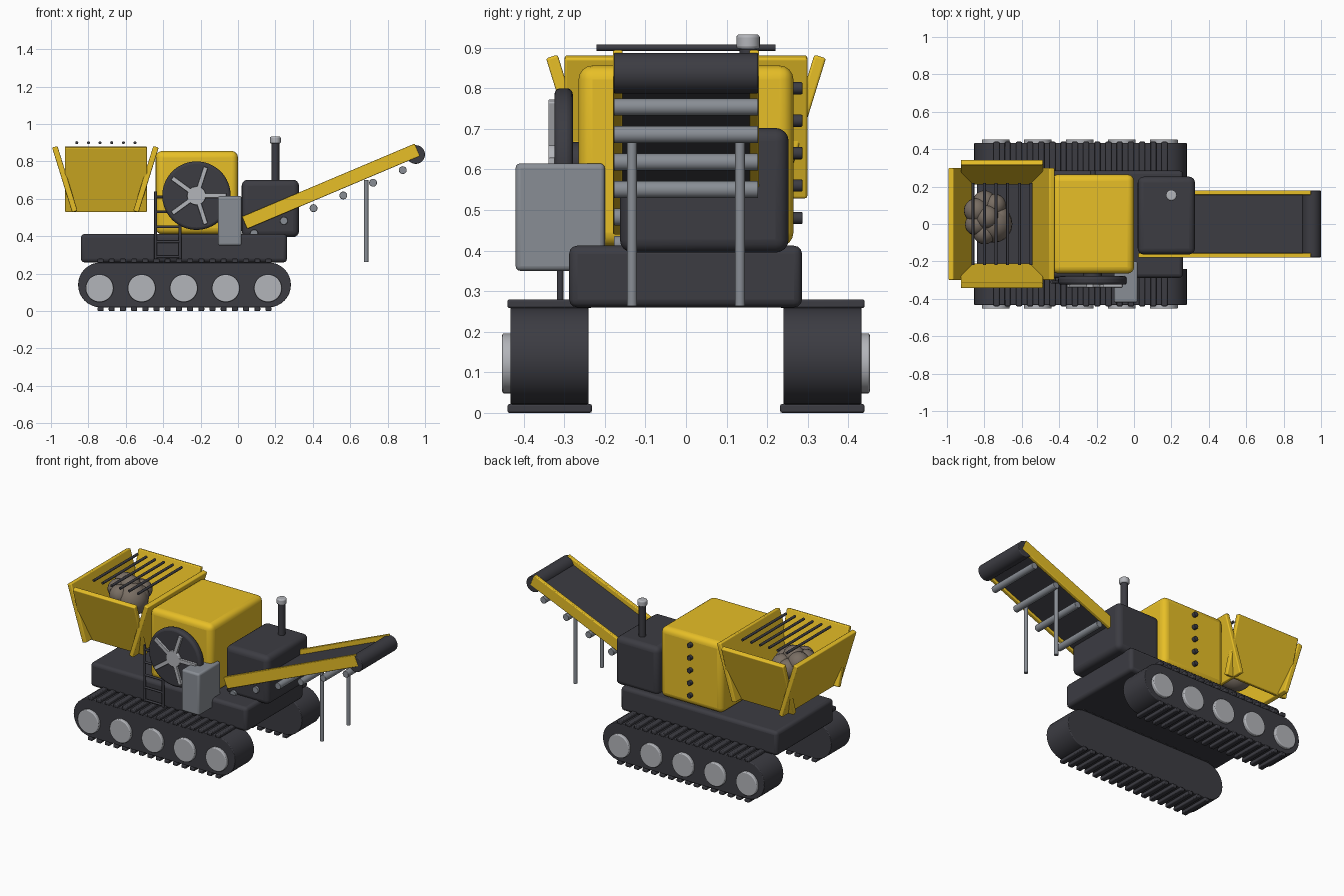
import bpy, bmesh, math, random
from mathutils import Vector, Matrix

if "Cube" in bpy.data.objects:
    bpy.data.objects.remove(bpy.data.objects["Cube"])

random.seed(4)


def mat(name, rgb):
    m = bpy.data.materials.new(name)
    m.diffuse_color = (*rgb, 1)
    m.use_nodes = True
    m.node_tree.nodes["Principled BSDF"].inputs["Base Color"].default_value = m.diffuse_color
    return m


YELLOW = mat("yellow_paint", (0.80, 0.52, 0.02))
DARK = mat("dark_steel", (0.045, 0.045, 0.055))
STEEL = mat("grey_steel", (0.25, 0.27, 0.30))
SILVER = mat("light_steel", (0.45, 0.46, 0.49))
ROCK = mat("rock", (0.19, 0.155, 0.125))


def finish(name, bm, material, matrix=Matrix(), bevel=0, segs=3):
    bmesh.ops.recalc_face_normals(bm, faces=bm.faces)
    me = bpy.data.meshes.new(name)
    bm.to_mesh(me)
    bm.free()
    ob = bpy.data.objects.new(name, me)
    bpy.context.collection.objects.link(ob)
    ob.matrix_world = matrix
    me.materials.append(material)
    if bevel:
        b = ob.modifiers.new("bevel", 'BEVEL')
        b.width, b.segments, b.limit_method = bevel, segs, 'ANGLE'
    bpy.ops.object.select_all(action='DESELECT')
    ob.select_set(True)
    bpy.context.view_layer.objects.active = ob
    bpy.ops.object.shade_smooth_by_angle(angle=math.radians(35))
    return ob


def box(name, center, size, material, bevel=0.006, rot=Matrix(), segs=3):
    bm = bmesh.new()
    bmesh.ops.create_cube(bm, size=1)
    bmesh.ops.scale(bm, vec=size, verts=bm.verts)
    return finish(name, bm, material, Matrix.Translation(center) @ rot, bevel, segs)


def rod(name, a, b, r, material, bevel=0, sides=24):
    a, b = Vector(a), Vector(b)
    bm = bmesh.new()
    bmesh.ops.create_cone(bm, cap_ends=True, segments=sides, radius1=r, radius2=r, depth=(b - a).length)
    rot = (b - a).to_track_quat('Z', 'Y').to_matrix().to_4x4()
    return finish(name, bm, material, Matrix.Translation((a + b) / 2) @ rot, bevel)


def span(name, lo, hi, material, bevel=0.006, segs=3):
    lo, hi = Vector(lo), Vector(hi)
    return box(name, (lo + hi) / 2, hi - lo, material, bevel, segs=segs)


# Crawler tracks: stadium belt, grouser pads and road wheels on both sides
X0, X1, ZC, R = -0.735, 0.163, 0.14, 0.12
for s, side in ((-1, "front"), (1, "back")):
    bm = bmesh.new()
    ring = []
    for cx, start in ((X1, -90), (X0, 90)):
        for i in range(17):
            t = math.radians(start + i * 180 / 16)
            ring.append(bm.verts.new((cx + R * math.cos(t), s * 0.24, ZC + R * math.sin(t))))
    f = bm.faces.new(ring)
    ext = bmesh.ops.extrude_face_region(bm, geom=[f])
    bmesh.ops.translate(bm, vec=(0, s * 0.193, 0),
                        verts=[v for v in ext["geom"] if isinstance(v, bmesh.types.BMVert)])
    finish(f"{side}_track_belt", bm, DARK, bevel=0.004)
    for i in range(16):
        x = X0 + (X1 - X0) * i / 15
        for z, level in ((0.011, "lower"), (0.269, "upper")):
            box(f"{side}_{level}_track_pad", (x, s * 0.336, z), (0.032, 0.208, 0.022), DARK, 0.005, segs=2)
    for i in range(5):
        x = -0.74 + i * 0.225
        rod(f"{side}_road_wheel", (x, s * 0.40, 0.122), (x, s * 0.453, 0.122), 0.074, SILVER, 0.005, 40)

# Chassis, crusher housing, engine and control cabinet
span("chassis", (-0.84, -0.288, 0.26), (0.262, 0.286, 0.412), DARK, 0.02)
span("crusher_housing", (-0.44, -0.265, 0.41), (0, 0.265, 0.856), YELLOW, 0.035, 4)
span("engine_housing", (0.02, -0.163, 0.395), (0.326, 0.253, 0.702), DARK, 0.032, 4)
span("control_cabinet", (-0.107, -0.42, 0.35), (0.02, -0.20, 0.615), STEEL, 0.012)

# Exhaust stack
rod("exhaust_pipe", (0.2, 0.153, 0.68), (0.2, 0.153, 0.90), 0.021, DARK)
rod("exhaust_cap", (0.2, 0.153, 0.896), (0.2, 0.153, 0.933), 0.029, SILVER, 0.008)

# Flywheel with hub and five spokes
FX, FZ = -0.222, 0.617
rod("flywheel", (FX, -0.279, FZ), (FX, -0.324, FZ), 0.183, DARK, 0.014, 64)
rod("flywheel_axle", (FX, -0.25, FZ), (FX, -0.29, FZ), 0.05, DARK)
rod("flywheel_hub", (FX, -0.31, FZ), (FX, -0.339, FZ), 0.05, SILVER, 0.004, 32)
for k in range(5):
    a = math.radians(72 * k)
    box("flywheel_spoke", (FX + 0.09 * math.cos(a), -0.328, FZ + 0.09 * math.sin(a)),
        (0.14, 0.022, 0.024), SILVER, 0.003, Matrix.Rotation(-a, 4, 'Y'))

# Bolts on the rear of the crusher housing
for i in range(5):
    z = 0.48 + 0.08 * i
    rod("housing_bolt", (-0.22, 0.255, z), (-0.22, 0.287, z), 0.015, DARK, 0.003, 16)

# Access ladder
for x in (-0.44, -0.31):
    rod("ladder_post", (x, -0.31, 0.26), (x, -0.31, 0.64), 0.008, DARK, sides=12)
for i in range(5):
    z = 0.29 + 0.08 * i
    rod("ladder_rung", (-0.44, -0.31, z), (-0.31, -0.31, z), 0.007, DARK, sides=12)

# Hopper: four flared panels
HX, HZ, TILT = -0.709, 0.705, 0.3
for s, a, b in ((-1, "left", "front"), (1, "right", "back")):
    box(f"hopper_{a}_panel", (HX + s * 0.217, 0, HZ), (0.03, 0.598, 0.363), YELLOW, 0.006,
        Matrix.Rotation(s * TILT, 4, 'Y'))
    box(f"hopper_{b}_panel", (HX + 0.003, s * 0.277, HZ), (0.438, 0.03, 0.363), YELLOW, 0.006,
        Matrix.Rotation(-s * TILT, 4, 'X'))

# Grizzly bars over the hopper
for i in range(6):
    x = -0.862 + 0.0623 * i
    rod("hopper_bar", (x, -0.22, 0.9), (x, 0.22, 0.9), 0.008, DARK, sides=12)

# Rock heap in the hopper
rocks = [(-0.75, 0.0, 0.73, 0.10)]
for i in range(7):
    a = i * math.tau / 7
    rocks.append((-0.785 + 0.065 * math.cos(a), 0.035 + 0.085 * math.sin(a),
                  0.76 + random.uniform(-0.02, 0.02), random.uniform(0.058, 0.068)))
rocks.append((-0.785, 0.035, 0.79, 0.065))
for x, y, z, r in rocks:
    bm = bmesh.new()
    bmesh.ops.create_uvsphere(bm, u_segments=20, v_segments=12, radius=r)
    finish("rock", bm, ROCK, Matrix.Translation((x, y, z)))

# Discharge conveyor, built along its own sloped axis
A, B = Vector((0.035, 0, 0.472)), Vector((0.958, 0, 0.862))
length = (B - A).length
slope = math.atan2(B.z - A.z, B.x - A.x)
rot = Matrix.Rotation(-slope, 4, 'Y')
mid = (A + B) / 2
for s, side in ((-1, "front"), (1, "back")):
    box(f"conveyor_{side}_rail", mid + Vector((0, s * 0.168, 0)), (length, 0.024, 0.072), YELLOW, 0.004, rot)
    rod(f"conveyor_{side}_leg", (0.685, s * 0.133, 0.263), (0.685, s * 0.133, 0.70), 0.0125, STEEL, sides=16)
box("conveyor_belt", mid + rot @ Vector((0, 0, -0.008)), (length, 0.32, 0.03), DARK, 0.003, rot)
rod("conveyor_head_pulley", (0.95, -0.178, 0.837), (0.95, 0.178, 0.837), 0.05, DARK, 0.004, 32)
for i in range(6):
    x, z = 0.086 + 0.159 * i, 0.415 + 0.0677 * i
    rod("conveyor_idler", (x, -0.178, z), (x, 0.178, z), 0.021, STEEL, 0.003, 20)
